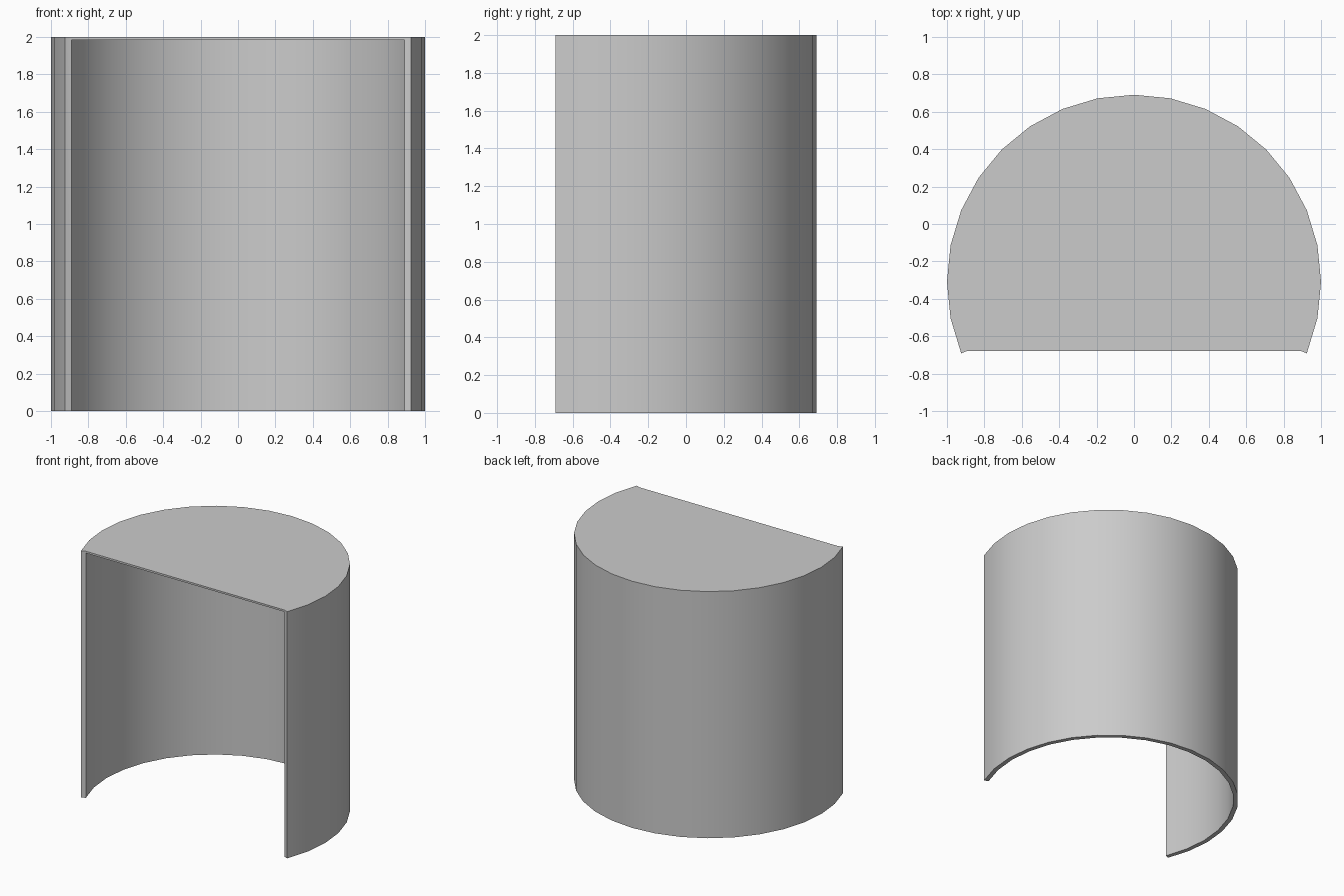
import bpy, bmesh
from math import sin, cos, radians

if "Cube" in bpy.data.objects:
    bpy.data.objects.remove(bpy.data.objects["Cube"])

R_OUT, R_IN = 1.0, 0.964     # wall radii
CY = -0.309                  # arc centre in y
H, ROOF = 2.0, 0.015         # height and roof thickness
STEPS, STEP = 20, 11.25      # open arc: 20 of 32 segments

bm = bmesh.new()


def arc(r, z):
    angles = [radians(-112.5 + STEP * i) for i in range(STEPS + 1)]
    return [bm.verts.new((r * sin(a), CY + r * cos(a), z)) for a in angles]


ob, ot = arc(R_OUT, 0), arc(R_OUT, H)
ib, it = arc(R_IN, 0), arc(R_IN, H - ROOF)
left = bm.verts.new((it[0].co.x, it[0].co.y, H))
right = bm.verts.new((it[-1].co.x, it[-1].co.y, H))

# Curved wall: outside, inside and bottom rim
for i in range(STEPS):
    j = i + 1
    for a, b in ((ob, ot), (it, ib), (ib, ob)):
        f = bm.faces.new((a[i], a[j], b[j], b[i]))
        f.smooth = True

# Roof top, ceiling, roof front edge
bm.faces.new(ot + [right, left])
bm.faces.new(it)
bm.faces.new((left, right, it[-1], it[0]))

# Wall ends
bm.faces.new((ob[0], ot[0], left, it[0], ib[0]))
bm.faces.new((ob[-1], ot[-1], right, it[-1], ib[-1]))

bmesh.ops.recalc_face_normals(bm, faces=bm.faces)
mesh = bpy.data.meshes.new("open_round_shell")
bm.to_mesh(mesh)
bm.free()
obj = bpy.data.objects.new("open_round_shell", mesh)
bpy.context.collection.objects.link(obj)

# Smooth curve with crisp rims
bpy.context.view_layer.objects.active = obj
obj.select_set(True)
bpy.ops.object.shade_smooth_by_angle(angle=radians(30))
